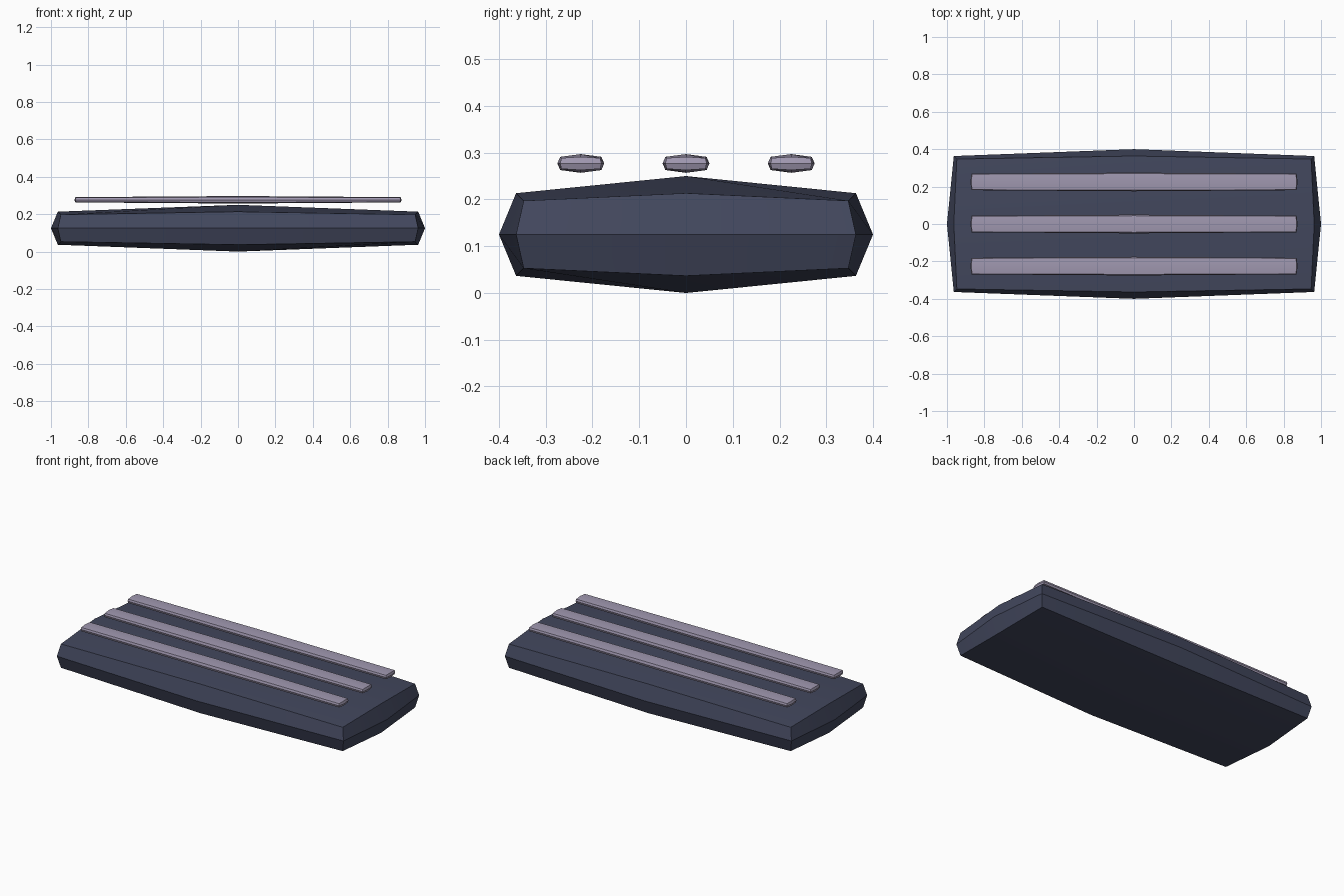
import bpy, bmesh
from mathutils import Vector

if "Cube" in bpy.data.objects:
    bpy.data.objects.remove(bpy.data.objects["Cube"])


def material(name, rgb):
    m = bpy.data.materials.new(name)
    lin = [((c / 255 + 0.055) / 1.055) ** 2.4 for c in rgb]
    m.diffuse_color = (*lin, 1)
    m.use_nodes = True
    m.node_tree.nodes["Principled BSDF"].inputs["Base Color"].default_value = m.diffuse_color
    return m


def rounded_box(name, centre, half, radius, mat):
    """Box with each face cut in 2x2, its points pushed onto a rounded hull."""
    bm = bmesh.new()
    bmesh.ops.create_cube(bm, size=2)
    bmesh.ops.subdivide_edges(bm, edges=bm.edges[:], cuts=1, use_grid_fill=True)
    for v in bm.verts:
        d = Vector([round(c) for c in v.co])
        core = Vector([s * (h - radius) for s, h in zip(d, half)])
        v.co = core + d.normalized() * radius
    bmesh.ops.recalc_face_normals(bm, faces=bm.faces[:])
    mesh = bpy.data.meshes.new(name)
    bm.to_mesh(mesh)
    bm.free()
    mesh.materials.append(mat)
    obj = bpy.data.objects.new(name, mesh)
    obj.location = centre
    bpy.context.collection.objects.link(obj)
    bpy.ops.object.select_all(action='DESELECT')
    obj.select_set(True)
    bpy.context.view_layer.objects.active = obj
    bpy.ops.object.shade_smooth_by_angle(angle=0.52)
    return obj


slate = material("dark_slate", (66, 71, 93))
lilac = material("pale_lilac_grey", (160, 152, 176))

# Main slab
rounded_box("base_slab", (0, 0, 0.125), (1.0, 0.4, 0.125), 0.125, slate)

# Three long slats hovering just above the slab
for i, y in enumerate((-0.225, 0, 0.225)):
    rounded_box(f"slat_{i + 1}", (0, y, 0.277), (0.875, 0.05, 0.02), 0.02, lilac)
